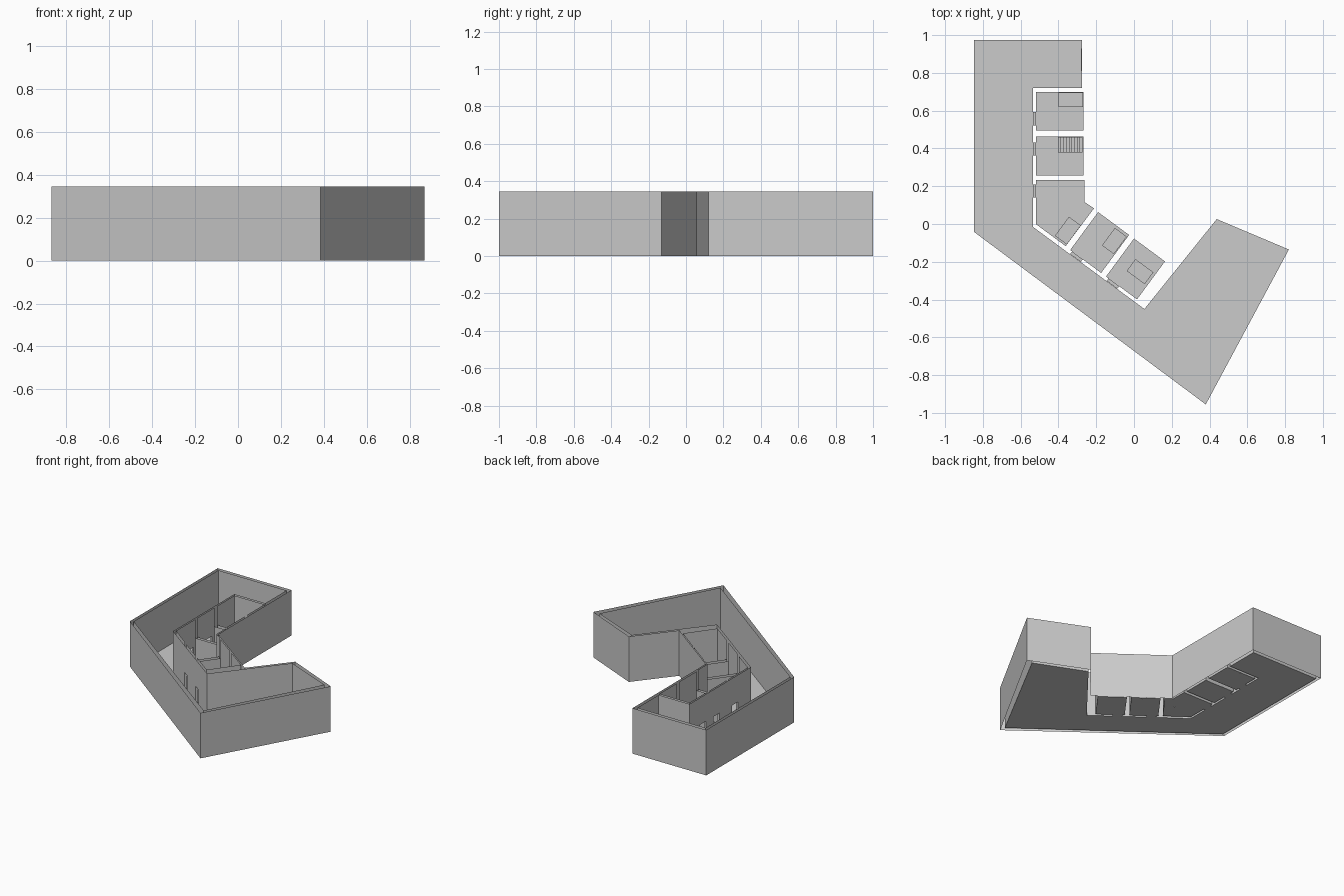
import bpy, bmesh, math
from mathutils import Vector

if "Cube" in bpy.data.objects:
    bpy.data.objects.remove(bpy.data.objects["Cube"])

H, LOW, DOOR_H, HALF = 0.345, 0.2, 0.14, 0.035


def make(name, faces):
    """Build one object from a list of 3D polygons."""
    bm = bmesh.new()
    for f in faces:
        bm.faces.new([bm.verts.new(p) for p in f])
    bmesh.ops.remove_doubles(bm, verts=bm.verts, dist=1e-4)
    me = bpy.data.meshes.new(name)
    bm.to_mesh(me)
    bm.free()
    ob = bpy.data.objects.new(name, me)
    bpy.context.collection.objects.link(ob)
    return ob


def strip(p, q, z0, z1):
    return [(*p, z0), (*q, z0), (*q, z1), (*p, z1)]


def wall(p, q, h, doors=()):
    """Single wall sheet with door openings centred on the given points."""
    p, q = Vector(p), Vector(q)
    d = (q - p).normalized()
    L = (q - p).length
    cuts = sorted((c - p).dot(d) for c in map(Vector, doors))
    out, s = [], 0.0
    for t in cuts:
        a, b = t - HALF, t + HALF
        out += [strip(p + d * s, p + d * a, 0, h),
                strip(p + d * a, p + d * b, DOOR_H, h)]
        s = b
    return out + [strip(p + d * s, q, 0, h)]


def floor(pts):
    return [(x, y, 0.001) for x, y in pts]


# Outer facade
outer = [(-0.87, 1), (-0.87, -0.055), (0.385, -1), (0.87, -0.13), (0.44, 0.058),
         (0.213, -0.223), (-0.25, 0.12), (-0.25, 1)]
make("outer_facade", [f for i in range(8)
                      for f in wall(outer[i - 1], outer[i], H)])

# Hall: floor and surrounding inner wall sheet
straight = [(-0.534, 0.557), (-0.534, 0.397), (-0.534, 0.175)]
diagonal = [(-0.31, -0.18), (-0.117, -0.322)]
hall = [(-0.847, 0.974), (-0.847, -0.042), (0.38, -0.955), (0.82, -0.135),
        (0.438, 0.026), (0.055, -0.45), (-0.534, -0.016), (-0.534, 0.72),
        (-0.275, 0.72), (-0.275, 0.974)]
faces = []
for i in range(10):
    doors = {7: straight, 6: diagonal}.get(i, ())
    faces += wall(hall[i - 1], hall[i], H, doors)
make("hall_walls", faces)
make("hall_floor", [floor(hall)])

# Rooms: corners, indices of low partition sides, side with door, door point
rooms = [
    ([(-0.52, 0.7), (-0.52, 0.495), (-0.268, 0.495), (-0.268, 0.7)], [1], straight[0]),
    ([(-0.52, 0.463), (-0.52, 0.256), (-0.268, 0.256), (-0.268, 0.463)], [1, 3], straight[1]),
    ([(-0.52, 0.233), (-0.52, 0.0), (-0.362, -0.117), (-0.212, 0.083),
      (-0.262, 0.116), (-0.262, 0.233)], [2, 5], straight[2]),
    ([(-0.338, -0.138), (-0.174, -0.259), (-0.026, -0.058), (-0.19, 0.063)], [1, 3], diagonal[0]),
    ([(-0.148, -0.278), (0.016, -0.399), (0.164, -0.198), (0.0, -0.077)], [3], diagonal[1]),
]
for n, (pts, low, door) in enumerate(rooms, 1):
    faces = []
    for i, p in enumerate(pts):
        q = pts[(i + 1) % len(pts)]
        faces += wall(p, q, LOW if i in low else H, [door] if i == 0 else ())
    make(f"room_{n}_walls", faces)
    make(f"room_{n}_floor", [floor(pts)])
    # Doorway lining: threshold, lintel and jambs
    p, q, c = Vector(pts[0]), Vector(pts[1]), Vector(door)
    d = (q - p).normalized()
    c2 = p + d * (c - p).dot(d)
    a, b, a2, b2 = c - d * HALF, c + d * HALF, c2 - d * HALF, c2 + d * HALF
    make(f"doorway_{n}", [floor([a, b, b2, a2]), [(*v, DOOR_H) for v in (a, b, b2, a2)],
                          strip(a, a2, 0, DOOR_H), strip(b, b2, 0, DOOR_H)])


def box(name, cx, cy, w, l, z0, h, ang=0):
    bpy.ops.mesh.primitive_cube_add(size=1, location=(cx, cy, z0 + h / 2), rotation=(0, 0, ang))
    ob = bpy.context.object
    ob.name = name
    ob.scale = (w, l, h)


# Tables: top slab on four legs
tilt = math.radians(-36.4)
tables = [(-0.335, 0.658, 0.13, 0.078, 0), (-0.35, -0.035, 0.078, 0.125, tilt),
          (-0.104, -0.09, 0.078, 0.115, tilt), (0.032, -0.252, 0.118, 0.078, tilt)]
for n, (x, y, w, l, a) in enumerate(tables, 1):
    box(f"table_top_{n}", x, y, w, l, 0.05, 0.008, a)
    for sx in (-1, 1):
        for sy in (-1, 1):
            u, v = sx * (w / 2 - 0.004), sy * (l / 2 - 0.004)
            box(f"table_leg_{n}", x + u * math.cos(a) - v * math.sin(a),
                y + u * math.sin(a) + v * math.cos(a), 0.008, 0.008, 0, 0.05, a)

# Staircase in room 2
for i in range(9):
    box(f"stair_step_{i + 1}", -0.396 + i * 0.0145, 0.42, 0.0145, 0.083, 0, 0.015 * (i + 1))

# Entrance door panel
box("entrance_door", -0.278, 0.87, 0.006, 0.12, 0, DOOR_H)
